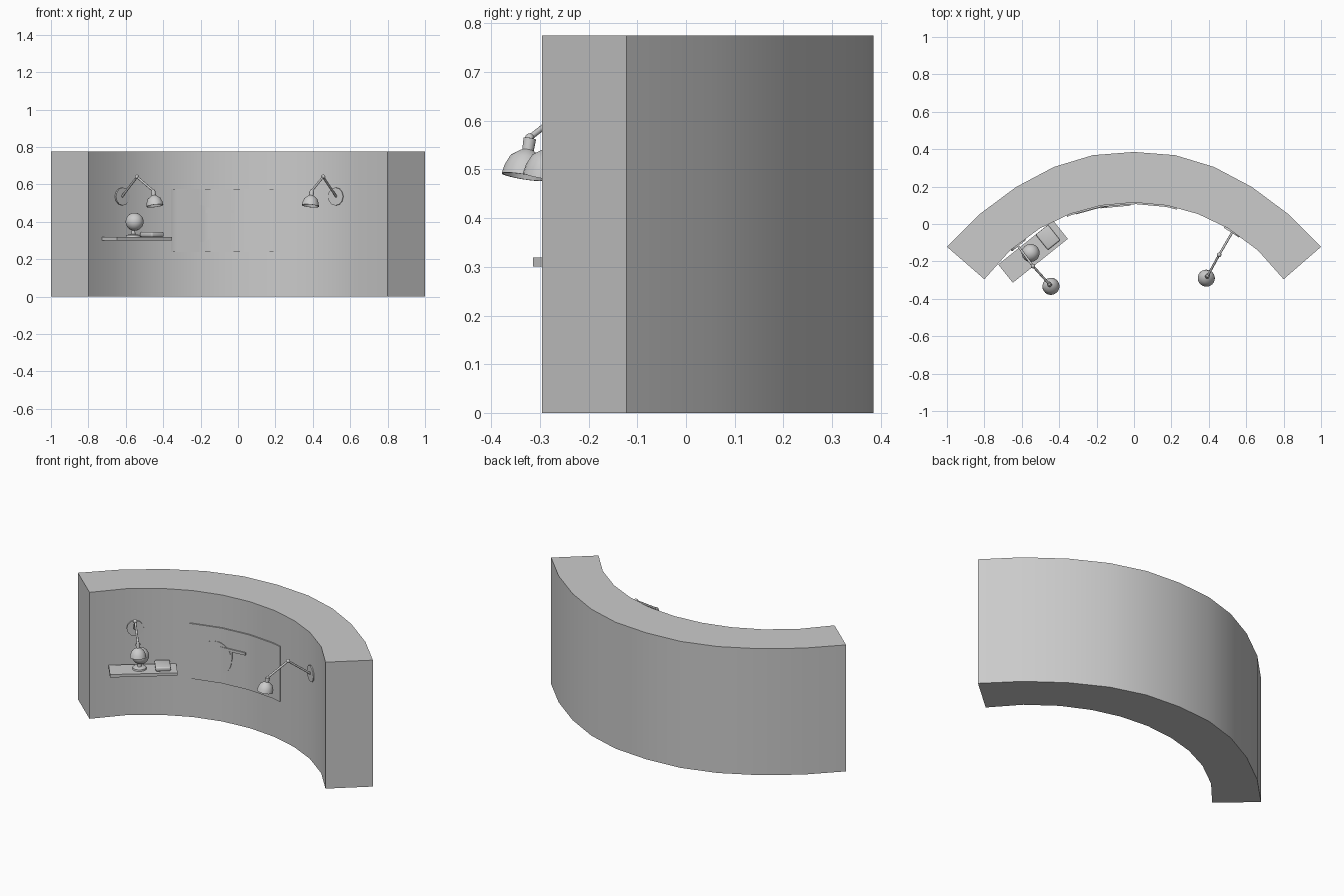
import bpy, bmesh, math
from mathutils import Vector, Matrix

if "Cube" in bpy.data.objects:
    bpy.data.objects.remove(bpy.data.objects["Cube"])

grey = bpy.data.materials.new("plain_grey")
grey.diffuse_color = (0.6, 0.6, 0.6, 1)
grey.use_nodes = True
grey.node_tree.nodes["Principled BSDF"].inputs["Base Color"].default_value = grey.diffuse_color


def finish(name, bm, smooth=True):
    bmesh.ops.remove_doubles(bm, verts=bm.verts, dist=1e-5)
    bmesh.ops.recalc_face_normals(bm, faces=bm.faces)
    me = bpy.data.meshes.new(name)
    bm.to_mesh(me)
    bm.free()
    me.materials.append(grey)
    ob = bpy.data.objects.new(name, me)
    bpy.context.collection.objects.link(ob)
    if smooth:
        bpy.ops.object.select_all(action='DESELECT')
        ob.select_set(True)
        bpy.context.view_layer.objects.active = ob
        bpy.ops.object.shade_smooth_by_angle(angle=math.radians(35))
    return ob


def lathe(name, profile, matrix, steps=24):
    """Spin (radius, height) points about local z, then place."""
    bm = bmesh.new()
    vs = [bm.verts.new((r, 0, z)) for r, z in profile]
    es = [bm.edges.new(p) for p in zip(vs, vs[1:])]
    bmesh.ops.spin(bm, geom=vs + es, cent=(0, 0, 0), axis=(0, 0, 1),
                   angle=math.tau, steps=steps, use_duplicate=False)
    bm.transform(matrix)
    return finish(name, bm)


def rod(name, a, b, r):
    a, b = Vector(a), Vector(b)
    d = b - a
    m = Matrix.Translation(a) @ d.to_track_quat('Z', 'Y').to_matrix().to_4x4()
    return lathe(name, [(0, 0), (r, 0), (r, d.length), (0, d.length)], m, 12)


def ball(name, c, r):
    bm = bmesh.new()
    bmesh.ops.create_uvsphere(bm, u_segments=24, v_segments=14, radius=r,
                              matrix=Matrix.Translation(c))
    return finish(name, bm)


def box(name, c, size, turn, bevel=0):
    bm = bmesh.new()
    m = Matrix.Translation(c) @ Matrix.Rotation(turn, 4, 'Z') @ Matrix.Diagonal((*size, 1))
    bmesh.ops.create_cube(bm, size=1, matrix=m)
    if bevel:
        bmesh.ops.bevel(bm, geom=bm.edges[:], offset=bevel, segments=3,
                        profile=0.5, affect='EDGES')
    return finish(name, bm, bool(bevel))


# Curved wall block, mirrored about the middle
outer = [(0, .385), (.22, .368), (.428, .305), (.63, .198), (.829, .05), (1, -.122)]
inner = [(x * .8, -.87 + math.sqrt(.985 ** 2 - (x * .8) ** 2)) for x, _ in outer]


def both(pts):
    return [(-x, y) for x, y in pts[:0:-1]] + pts


def wall_y(x):
    x = abs(x)
    for (x0, y0), (x1, y1) in zip(inner, inner[1:]):
        if x <= x1:
            return y0 + (y1 - y0) * (x - x0) / (x1 - x0)
    return inner[-1][1]


bm = bmesh.new()
ring = both(outer) + both(inner)[::-1]
face = bm.faces.new([bm.verts.new((x, y, 0)) for x, y in ring])
up = bmesh.ops.extrude_face_region(bm, geom=[face], use_keep_orig=True)
bmesh.ops.translate(bm, vec=(0, 0, .775),
                    verts=[g for g in up["geom"] if isinstance(g, bmesh.types.BMVert)])
finish("curved_wall", bm)


def wall_plate(name, x0, x1, low, high, proud, n=24):
    """Thin plate that follows the inside of the wall."""
    bm = bmesh.new()
    rows = []
    for i in range(n + 1):
        t = .5 - .5 * math.cos(math.pi * i / n)
        x = x0 + (x1 - x0) * t
        y = wall_y(x)
        rows.append([bm.verts.new((x, y + d, z)) for d, z in
                     ((.004, low(x)), (-proud, low(x)), (-proud, high(x)), (.004, high(x)))])
    for a, b in zip(rows, rows[1:]):
        for k in range(4):
            bm.faces.new((a[k], a[k - 1], b[k - 1], b[k]))
    for end in (rows[0], rows[-1]):
        if end[0].co.z < end[2].co.z - 1e-4:
            bm.faces.new(end)
    return finish(name, bm)


def flat(z):
    return lambda x: z


# Picture panel with thin raised shapes
wall_plate("picture_panel", -.358, .23, flat(.237), flat(.575), .008)


def half_disc(x):
    return math.sqrt(max(0, .1 ** 2 - (x + .21) ** 2))


wall_plate("panel_disc", -.31, -.11, lambda x: .39 - half_disc(x),
           lambda x: .39 + half_disc(x), .011)
wall_plate("panel_bar", -.18, -.02, flat(.446), flat(.462), .015)
wall_plate("panel_post", -.115, -.105, flat(.40), flat(.447), .013, 2)

# Shelf and the things standing on it
turn = math.atan2(.235, .294)
box("shelf", (-.54, -.148, .31), (.376, .125, .018), turn)
box("cushion_box", (-.46, -.072, .332), (.085, .105, .026), turn, .008)
lathe("globe_base", [(0, 0), (.04, 0), (.038, .01), (.012, .016), (.008, .045), (0, .045)],
      Matrix.Translation((-.56, -.155, .318)))
ball("globe", (-.553, -.155, .40), .048)

# Swing-arm wall lamps
lamps = (("left", (-.62, -.118, .535), (-.54, -.225, .64), (-.446, -.331)),
         ("right", (.525, -.045, .535), (.455, -.165, .64), (.388, -.287)))
for side, mount, joint, (sx, sy) in lamps:
    out = Vector((joint[0] - mount[0], joint[1] - mount[1], 0)).normalized()
    normal = Vector((-mount[0], -.87 - mount[1], 0)).normalized()
    spot = Vector((mount[0], wall_y(mount[0]), mount[2]))
    rod(side + "_lamp_wall_disc", spot - normal * .01, spot + normal * .008, .048)
    neck = Vector((sx, sy, .565)) - out * .012
    rod(side + "_lamp_lower_arm", mount, joint, .006)
    rod(side + "_lamp_upper_arm", joint, neck, .006)
    ball(side + "_lamp_joint", joint, .012)
    ball(side + "_lamp_neck_joint", neck, .009)
    # Bell shade, open below and tipped slightly outward
    axis = Vector((-out.x * .2, -out.y * .2, 1)).normalized()
    m = Matrix.Translation((sx + out.x * .003, sy + out.y * .003, .485)) \
        @ axis.to_track_quat('Z', 'Y').to_matrix().to_4x4()
    lathe(side + "_lamp_shade",
          [(0, .038), (.03, .03), (.042, 0), (.046, 0), (.043, .018), (.034, .04),
           (.018, .052), (.012, .056), (.013, .08), (0, .082)], m)
